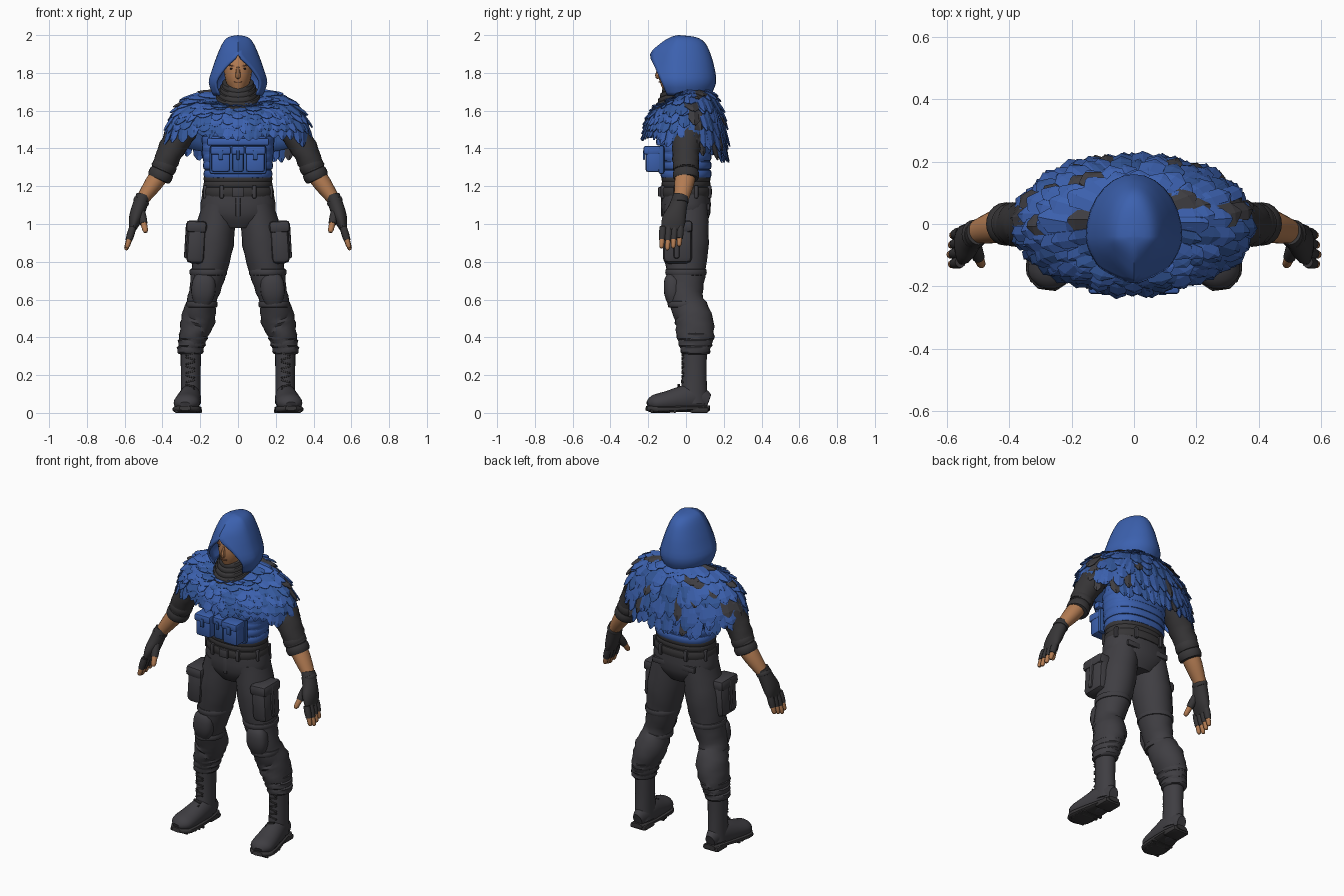
import bpy, bmesh, random
from math import sin, cos, pi, radians, copysign
from mathutils import Vector, Matrix

random.seed(4)
if "Cube" in bpy.data.objects:
    bpy.data.objects.remove(bpy.data.objects["Cube"])

FORWARD, UP = Vector((0, 1, 0)), Vector((0, 0, 1))


def material(name, *rgb):
    made = bpy.data.materials.new(name)
    made.use_nodes = True
    made.diffuse_color = (*rgb, 1)
    made.node_tree.nodes["Principled BSDF"].inputs["Base Color"].default_value = (*rgb, 1)
    return made


BLUE = material("blue cloth", .045, .12, .43)
DEEP = material("deep blue cloth", .035, .1, .34)
CHARCOAL = material("charcoal cloth", .05, .048, .055)
DARK = material("dark cloth", .038, .036, .038)
SKIN = material("skin", .45, .2, .085)
SHADE = material("dark skin", .25, .1, .05)
BLACK = material("black", .02, .015, .015)


def finish(bm, name, materials, pair=False, smooth=True, recalculate=True):
    """Turn a bmesh into one object, or into a left and right pair."""
    if recalculate:
        bmesh.ops.recalc_face_normals(bm, faces=bm.faces)
    for side in ("left_", "right_") if pair else ("",):
        if side == "right_":
            bmesh.ops.scale(bm, vec=(-1, 1, 1), verts=bm.verts)
            bmesh.ops.reverse_faces(bm, faces=bm.faces)
        mesh = bpy.data.meshes.new(side + name)
        bm.to_mesh(mesh)
        for entry in materials:
            mesh.materials.append(entry)
        made = bpy.data.objects.new(side + name, mesh)
        bpy.context.collection.objects.link(made)
        if smooth:
            bpy.context.view_layer.objects.active = made
            made.select_set(True)
            bpy.ops.object.shade_smooth_by_angle(angle=radians(38))
            made.select_set(False)
    bm.free()
    return made


def thicken(made, thickness):
    modifier = made.modifiers.new("thickness", 'SOLIDIFY')
    modifier.thickness = thickness


def flow(rows, steps):
    """Add rows between the given ones along a smooth spline."""
    result = []
    last = len(rows) - 1
    for i in range(last):
        before, start, end, after = (Vector(rows[max(0, min(last, i + k))]) for k in (-1, 0, 1, 2))
        for step in range(steps):
            t = step / steps
            bend = 2 * before - 5 * start + 4 * end - after
            twist = 3 * (start - end) + after - before
            result.append(start + t / 2 * (end - before + t * (bend + t * twist)))
    return result + [Vector(rows[last])]


def tube(name, colour, rings, pair=False, sides=20, steps=3, folds=0, power=1, side_axis=FORWARD, droop=0):
    """Loft ellipses (x, y, z, half width, half depth) along their own path."""
    bm = bmesh.new()
    rings = flow(rings, steps)
    points = [Vector(ring[:3]) for ring in rings]
    last = len(rings) - 1
    loops = []
    for i, ring in enumerate(rings):
        along = (points[min(i + 1, last)] - points[max(i - 1, 0)]).normalized()
        deep = (side_axis - along * along.dot(side_axis)).normalized()
        wide = deep.cross(along)
        loop = []
        for k in range(sides):
            angle = 2 * pi * k / sides
            swell = 1 + folds * (i / last + .3) * (sin(3 * angle + 2 * i) + cos(pi * i))
            across = copysign(abs(cos(angle)) ** power, cos(angle)) * ring[3] * swell
            depth = copysign(abs(sin(angle)) ** power, sin(angle)) * ring[4] * swell
            point = points[i] + wide * across + deep * depth
            point.z -= droop * max(0, -point.y)
            loop.append(bm.verts.new(point))
        loops.append(loop)
    for lower, upper in zip(loops, loops[1:]):
        for k in range(sides):
            bm.faces.new((lower[k - 1], lower[k], upper[k], upper[k - 1]))
    bm.faces.new(loops[0])
    bm.faces.new(loops[-1])
    finish(bm, name, [colour], pair)


def band(name, colour, centre, width, depth, height, axis=UP, **options):
    """A strap with rounded edges, wrapped round a limb or the body."""
    rings = []
    for k in range(-3, 4):
        angle = k * pi / 6
        inset = height / 3 * (1 - max(0, cos(angle)) ** .5)
        rings.append((*(Vector(centre) + axis * height / 2 * sin(angle)), width - inset, depth - inset))
    tube(name, colour, rings, steps=1, **options)


def box(name, colour, centre, size, pair=False, bevel=.01, tilt=0):
    bm = bmesh.new()
    place = Matrix.Translation(centre) @ Matrix.Rotation(tilt, 4, 'Y') @ Matrix.Diagonal((*size, 1))
    bmesh.ops.create_cube(bm, size=1, matrix=place)
    bmesh.ops.bevel(bm, geom=bm.edges[:], offset=min(bevel, min(size) / 3), segments=2, profile=.5, affect='EDGES')
    finish(bm, name, [colour], pair)


# Trousers: pelvis and baggy legs gathered above the boots
tube("pelvis", CHARCOAL, [(0, 0, 1.2, .18, .125), (0, 0, 1.06, .197, .13), (0, 0, .98, .1, .09)], sides=28, power=.9)
tube("trouser_leg", CHARCOAL, [(.1, 0, 1.1, .09, .115), (.13, 0, .9, .107, .12), (.16, 0, .72, .09, .1),
                               (.19, 0, .6, .077, .09), (.21, .04, .5, .09, .1), (.24, .05, .4, .072, .098),
                               (.25, .05, .32, .06, .07)],
     pair=True, sides=24, steps=4, folds=.025)
for i in range(3):
    band("trouser_gather", CHARCOAL, (.252 - .008 * i, .05, .335 + .035 * i), .07 + .003 * i, .08 + .009 * i, .05,
         pair=True, folds=.03)
tube("knee_pad", CHARCOAL, [(.18, -.06, .73, .04, .03), (.18, -.07, .7, .06, .045), (.185, -.07, .63, .063, .045),
                            (.19, -.06, .57, .04, .03)], pair=True, power=.8)
band("thigh_strap", CHARCOAL, (.157, 0, .745), .1, .11, .035, pair=True)
band("knee_strap", CHARCOAL, (.192, 0, .575), .084, .097, .035, pair=True)
box("cargo_pocket", CHARCOAL, (.222, -.045, .895), (.1, .155, .21), pair=True, bevel=.03, tilt=-.06)
box("cargo_flap", CHARCOAL, (.22, -.047, .985), (.11, .165, .065), pair=True, bevel=.02, tilt=-.06)
box("cargo_strap", CHARCOAL, (.226, -.05, .91), (.11, .03, .19), pair=True, tilt=-.06)
box("back_pocket_flap", CHARCOAL, (.095, .118, 1.09), (.1, .016, .035), pair=True)
box("fly", CHARCOAL, (0, -.128, 1.09), (.025, .008, .1))

# Belt with loops and buckle
band("belt", DARK, (0, 0, 1.17), .19, .138, .055, sides=32, power=.9)
box("belt_buckle", CHARCOAL, (0, -.14, 1.17), (.06, .016, .05))
for angle in (-1.1, -.4, .4, 1.1):
    box("belt_loop", CHARCOAL, (.19 * cos(angle), .139 * sin(angle), 1.17), (.022, .022, .07), pair=True)

# Boots: shaft, foot, sole, heel, treads and laces
tube("boot_shaft", CHARCOAL, [(.25, .045, .34, .055, .066), (.25, .045, .2, .052, .064), (.25, .04, .05, .053, .075)],
     pair=True, folds=.006)
tube("boot_foot", CHARCOAL, [(.25, .12, .06, .03, .04), (.25, .04, .08, .054, .075), (.267, -.1, .06, .068, .055),
                             (.275, -.17, .05, .064, .044), (.28, -.2, .04, .03, .02)], pair=True, side_axis=UP)
tube("boot_sole", DARK, [(.25, .125, .025, .035, .014), (.25, .04, .025, .056, .014), (.267, -.1, .02, .074, .02),
                         (.275, -.17, .02, .07, .02), (.28, -.21, .025, .03, .012)],
     pair=True, power=.7, side_axis=UP)
box("boot_heel", DARK, (.25, .07, .015), (.105, .1, .03), pair=True)
for i in range(5):
    box("tread", DARK, (.26 + .004 * i, -.06 - .03 * i, .01), (.14 - .006 * i, .016, .02), pair=True)
for i in range(9):
    height = .12 + .024 * i
    front = -.018 - max(0, .17 - height) * .75
    box("lace", DARK, (.253, front, height), (.05, .014, .009), pair=True, tilt=.25 * cos(pi * i))

# Torso: shirt hem, banded vest, chest strap and pouches
for i in range(2):
    band("shirt_fold", DARK, (0, 0, 1.21 + .03 * i), .182, .13, .035, sides=28, power=.9)
tube("vest", BLUE, [(0, 0, 1.24, .17, .12), (0, 0, 1.45, .19, .13), (0, 0, 1.66, .12, .1)], sides=32, power=.85)
for i in range(5):
    band("vest_band", BLUE, (0, 0, 1.265 + .045 * i), .182 + .003 * i, .135, .045, sides=32, power=.85)
box("chest_strap", BLUE, (0, -.135, 1.435), (.33, .045, .04))
box("vest_panel", DEEP, (0, -.13, 1.34), (.3, .03, .15))


def pouch(name, x, y, width, depth, pair):
    box(name, BLUE if pair else DEEP, (x, y, 1.34), (width, depth, .13), pair, bevel=.014)
    box(name + "_flap", BLUE, (x, y - .006, 1.39), (width + .008, depth + .008, .045), pair)
    box(name + "_tab", DEEP, (x, y - depth / 2 - .008, 1.365), (width / 4, .012, .05), pair)


pouch("side_pouch", .092, -.172, .1, .085, pair=True)
pouch("centre_pouch", 0, -.16, .062, .07, pair=False)

# Arms: sleeve, rolled cuff, forearm
tube("sleeve", DARK, [(.22, .02, 1.59, .06, .07), (.29, .015, 1.5, .076, .08), (.35, 0, 1.4, .07, .074),
                      (.4, 0, 1.29, .06, .065)], pair=True, steps=4, folds=.03)
ARM = Vector((-.45, 0, 1)).normalized()
for i in range(2):
    band("sleeve_cuff", DARK, Vector((.41, 0, 1.26)) + ARM * .05 * i, .066, .07, .055, axis=ARM, pair=True)
tube("forearm", SKIN, [(.4, 0, 1.28, .05, .055), (.45, -.01, 1.21, .047, .052), (.52, -.03, 1.11, .03, .034)], pair=True)

# Fingerless gloves with bare fingertips
tube("glove", DARK, [(.502, -.027, 1.15, .037, .041), (.526, -.045, 1.08, .039, .05), (.545, -.065, 1.02, .034, .063),
                     (.56, -.074, .965, .016, .056)], pair=True)
band("glove_strap", DARK, (.512, -.033, 1.12), .043, .047, .025, axis=ARM, pair=True)


def finger(name, root, tip, radius):
    root, tip = Vector(root), Vector(tip)
    for part, colour, stops in (("_glove", DARK, ((0, 1), (.3, 1.1), (.6, .95))),
                                ("_tip", SKIN, ((.5, .8), (.9, .7), (1, .3)))):
        rings = [(*root.lerp(tip, t), radius * size, radius * size) for t, size in stops]
        tube(name + part, colour, rings, pair=True, sides=10, steps=2)


for i, name in enumerate(("index", "middle", "ring", "little")):
    y, reach = -.122 + .031 * i, .01 * abs(i - 1)
    finger(name + "_finger", (.557, y, .985), (.594 - reach / 2, y - .008, .862 + reach), .018)
finger("thumb", (.515, -.065, 1.07), (.488, -.135, .955), .021)


# Feather cape: a dome, scooped at the front neck and falling lower at the back
def cape(angle, down, lift=0):
    turn, over = min(down, 1) * pi / 2, max(0, down - 1)
    back, front = max(0, sin(angle)), max(0, -sin(angle))
    drop = .235 + .095 * back - .025 * front
    scoop = .1 * front * (1 - min(down, 1))
    point = Vector(((.1 + .265 * sin(turn)) * cos(angle), (.1 + .1 * sin(turn) + .04 * over) * sin(angle),
                    1.7 - scoop - drop * (1 - cos(turn)) - .36 * over))
    if lift:
        outward = (cape(angle, down + .01) - point).cross(cape(angle + .01, down) - point)
        point += outward.normalized() * lift
    return point


bm = bmesh.new()
around, rows = 40, 9
grid = [[bm.verts.new(cape(2 * pi * k / around, j / rows)) for k in range(around)] for j in range(rows + 1)]
for upper, lower in zip(grid, grid[1:]):
    for k in range(around):
        bm.faces.new((upper[k - 1], lower[k - 1], lower[k], upper[k]))
thicken(finish(bm, "cape_lining", [DEEP]), .008)

bm = bmesh.new()
for row in range(8):
    down = .02 + .115 * row
    angle = random.random()
    end = angle + 2 * pi
    while angle < end:
        spread = (cape(angle + .01, down) - cape(angle, down)).length / .01
        width, length = random.uniform(.05, .07), random.uniform(.24, .34)
        tip, skew = random.uniform(.008, .03), random.uniform(-.012, .012) / spread
        start = max(.005, down + random.uniform(-.04, .03))
        tone = random.random()
        charcoal_share = .22 if sin(angle) > .1 else .03
        shade = 2 if tone < charcoal_share else 1 if tone < .4 else 0
        lines = []
        for t, half in ((0, .35), (.35, .45), (.8, .4), (1, .1)):
            lines.append([bm.verts.new(cape(angle + k * half * width / spread + skew * t, start + length * t,
                                            .01 + tip * t - .005 * abs(k))) for k in (-1, 0, 1)])
        for upper, lower in zip(lines, lines[1:]):
            for k in range(2):
                bm.faces.new((upper[k], lower[k], lower[k + 1], upper[k + 1])).material_index = shade
        angle += width * .75 / spread
thicken(finish(bm, "cape_feathers", [BLUE, DEEP, CHARCOAL], smooth=False, recalculate=False), .004)

# Head and face
tube("head", SKIN, [(0, -.075, 1.69, .03, .045), (0, -.06, 1.76, .066, .086), (0, -.05, 1.85, .074, .09),
                    (0, -.045, 1.91, .05, .065)])
tube("nose", SKIN, [(0, -.136, 1.835, .008, .01), (0, -.15, 1.785, .014, .014), (0, -.142, 1.775, .01, .008)], sides=8)
box("brow", SHADE, (.031, -.133, 1.838), (.036, .014, .007), pair=True, tilt=-.2)
box("eye", BLACK, (.031, -.131, 1.822), (.024, .012, .006), pair=True)
box("mouth", SHADE, (0, -.14, 1.752), (.04, .012, .006))

# Neck scarf in slack folds
for i in range(5):
    grow = .011 * i
    band("scarf_fold", DARK, (0, -.035, 1.75 - .022 * i), .085 + grow, .092 + grow, .034, sides=28, droop=.38)

# Hood: an open shell that closes into a forward peak (z, rim x, rim y, half width, back y)
MIDDLE = -.04
HOOD = [(1.68, .1, -.1, .13, .13), (1.75, .12, -.13, .155, .16), (1.83, .07, -.165, .133, .15),
        (1.9, 0, -.19, .108, .13), (1.96, 0, -.13, .08, .1), (1.99, 0, -.08, .05, .05), (2, 0, MIDDLE, 0, MIDDLE)]
bm = bmesh.new()
loops = []
for z, rim_x, rim_y, half, back in flow(HOOD, 3):
    rim_x = max(0, rim_x)
    quarter = [k / 7 for k in range(7)]
    outline = [(rim_x + (half - rim_x) * sin(t * pi / 2), rim_y + (MIDDLE - rim_y) * t) for t in quarter]
    outline += [(half * cos(t * pi / 2), MIDDLE + (back - MIDDLE) * sin(t * pi / 2)) for t in quarter]
    outline += [(0, back)] + [(-x, y) for x, y in reversed(outline)]
    loops.append([bm.verts.new((x, y, z)) for x, y in outline])
for lower, upper in zip(loops, loops[1:]):
    for k in range(len(lower) - 1):
        bm.faces.new((lower[k], lower[k + 1], upper[k + 1], upper[k]))
bmesh.ops.remove_doubles(bm, verts=bm.verts, dist=.0005)
thicken(finish(bm, "hood", [BLUE]), .012)
